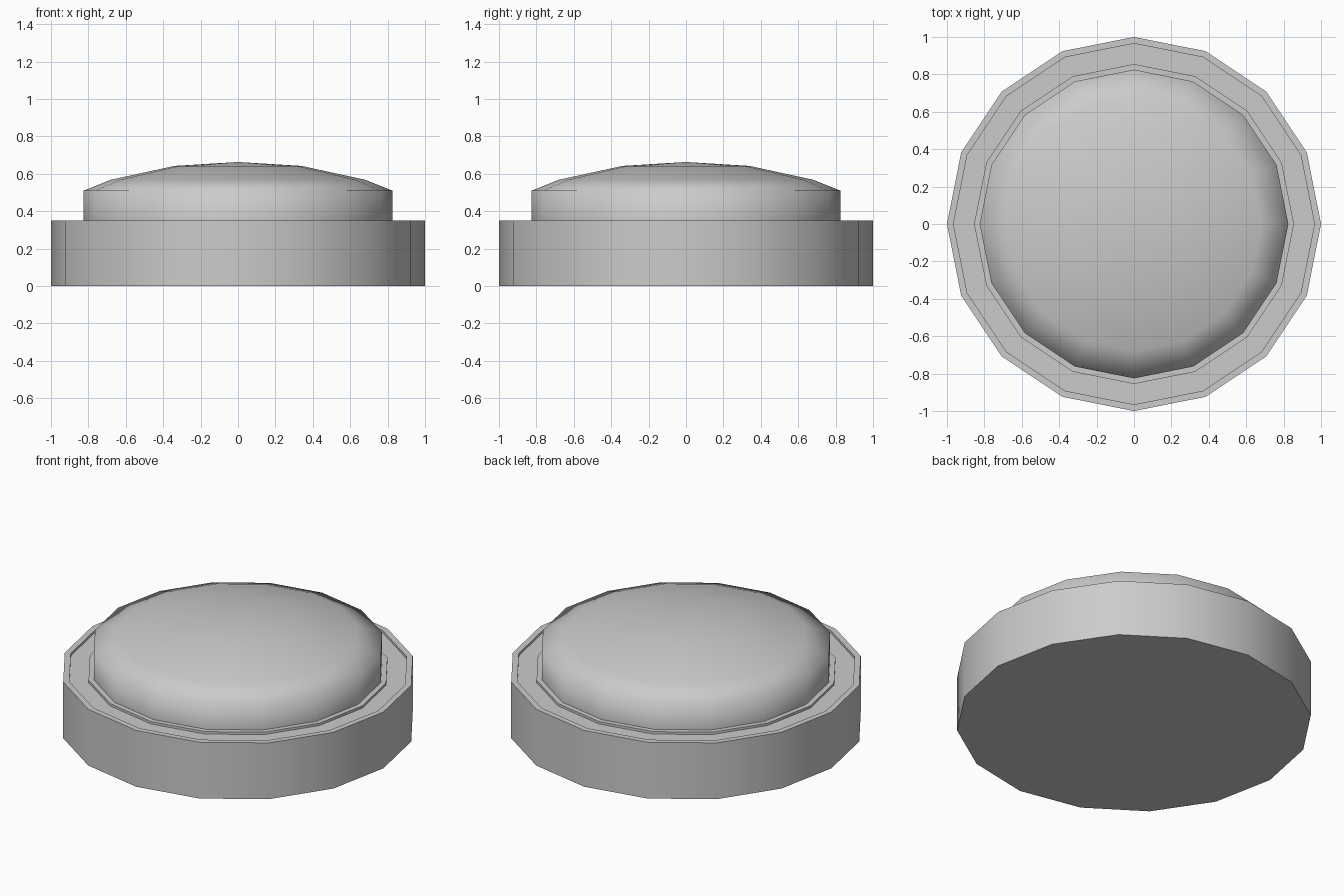
import bpy
import bmesh
from math import cos, sin, pi, radians

SIDES = 16

if "Cube" in bpy.data.objects:
    bpy.data.objects.remove(bpy.data.objects["Cube"], do_unlink=True)

grey = bpy.data.materials.new("grey")
grey.use_nodes = True
colour = (0.6, 0.6, 0.6, 1)
grey.diffuse_color = colour
grey.node_tree.nodes["Principled BSDF"].inputs["Base Color"].default_value = colour


def lathe(name, profile, smooth_angle):
    """Turn a (radius, height) profile about z; radius 0 closes to a point."""
    bm = bmesh.new()
    rings = []
    for r, z in profile:
        count = SIDES if r else 1
        rings.append([bm.verts.new((r * cos(2 * pi * i / SIDES),
                                    r * sin(2 * pi * i / SIDES), z))
                      for i in range(count)])
    for low, high in zip(rings, rings[1:]):
        for i in range(SIDES):
            j = (i + 1) % SIDES
            if len(high) == 1:
                bm.faces.new((low[i], low[j], high[0]))
            else:
                bm.faces.new((low[i], low[j], high[j], high[i]))
    # Close the open underside
    bm.faces.new(rings[0][::-1])
    bmesh.ops.recalc_face_normals(bm, faces=bm.faces)
    mesh = bpy.data.meshes.new(name)
    bm.to_mesh(mesh)
    bm.free()
    mesh.materials.append(grey)
    obj = bpy.data.objects.new(name, mesh)
    bpy.context.collection.objects.link(obj)
    bpy.ops.object.select_all(action="DESELECT")
    obj.select_set(True)
    bpy.context.view_layer.objects.active = obj
    bpy.ops.object.shade_smooth_by_angle(angle=radians(smooth_angle))
    return obj


# Base drum with a thin rim, a shallow recess and a raised collar
lathe("base", [(1, 0), (1, 0.35), (0.965, 0.35), (0.965, 0.335),
               (0.855, 0.335), (0.855, 0.35), (0, 0.35)], 40)

# Domed push cap, shaded softly over its shoulder
lathe("cap", [(0.825, 0.345), (0.825, 0.51), (0.68, 0.568),
              (0.34, 0.642), (0, 0.663)], 80)
